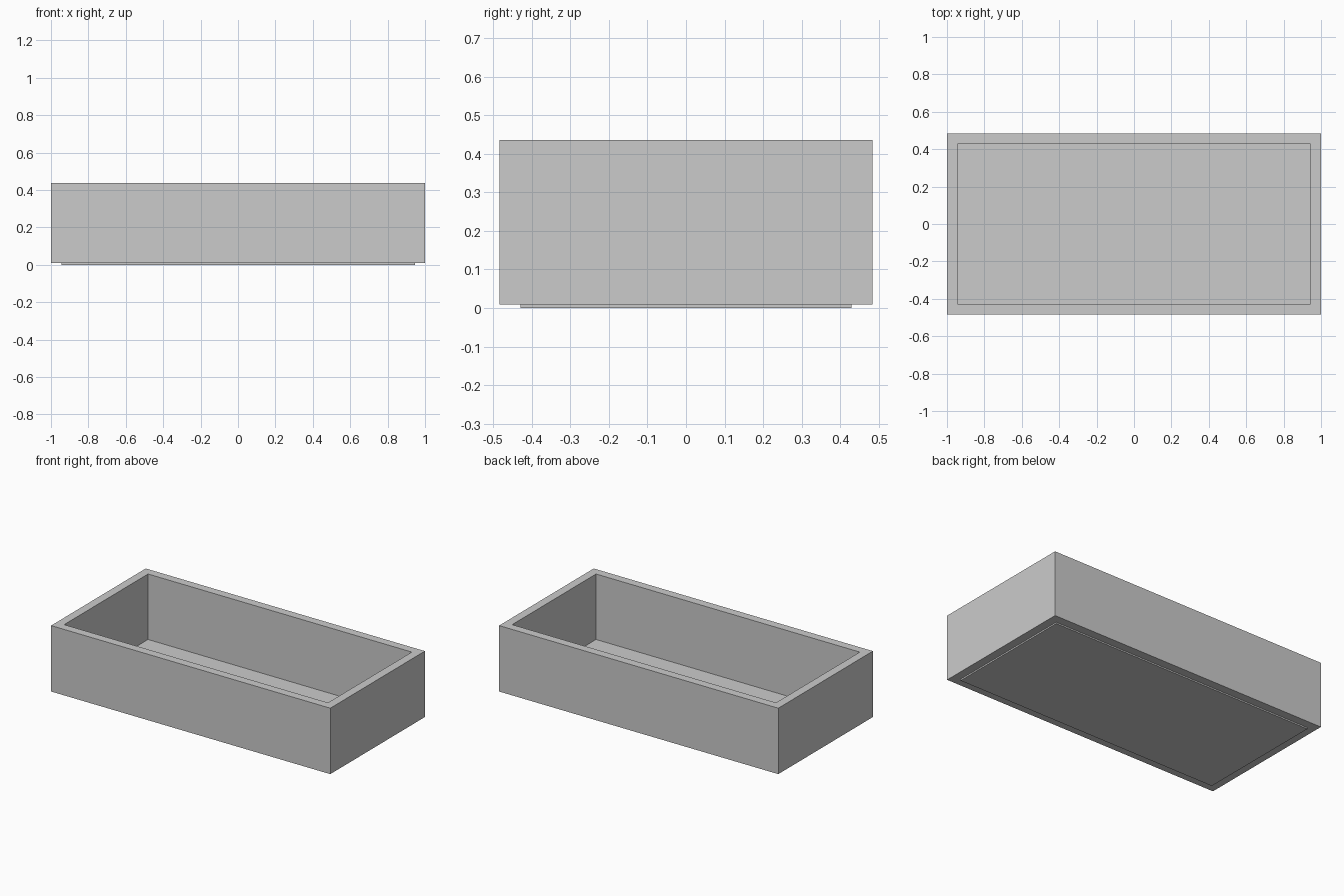
import bpy, bmesh

if "Cube" in bpy.data.objects:
    bpy.data.objects.remove(bpy.data.objects["Cube"])


def add_object(name, bm):
    bmesh.ops.recalc_face_normals(bm, faces=bm.faces)
    mesh = bpy.data.meshes.new(name)
    bm.to_mesh(mesh)
    bm.free()
    obj = bpy.data.objects.new(name, mesh)
    bpy.context.collection.objects.link(obj)
    return obj


def rect(bm, hx, hy, z):
    return [bm.verts.new((sx * hx, sy * hy, z))
            for sx, sy in ((-1, -1), (1, -1), (1, 1), (-1, 1))]


OUTER = (1.0, 0.484)
INNER = (0.945, 0.429)
BOTTOM, TOP = 0.009, 0.436
FLOOR_TOP = 0.012

# Four walls: rectangular cross-section swept around the tray
bm = bmesh.new()
loops = [rect(bm, *OUTER, BOTTOM), rect(bm, *OUTER, TOP),
         rect(bm, *INNER, TOP), rect(bm, *INNER, BOTTOM)]
for k in range(4):
    a, b = loops[k], loops[(k + 1) % 4]
    for i in range(4):
        j = (i + 1) % 4
        bm.faces.new((a[i], a[j], b[j], b[i]))
add_object("tray_walls", bm)

# Floor plate that fits the opening and stands slightly proud underneath
bm = bmesh.new()
low, high = rect(bm, *INNER, 0.0), rect(bm, *INNER, FLOOR_TOP)
bm.faces.new(low)
bm.faces.new(high)
for i in range(4):
    j = (i + 1) % 4
    bm.faces.new((low[i], low[j], high[j], high[i]))
add_object("floor_plate", bm)
